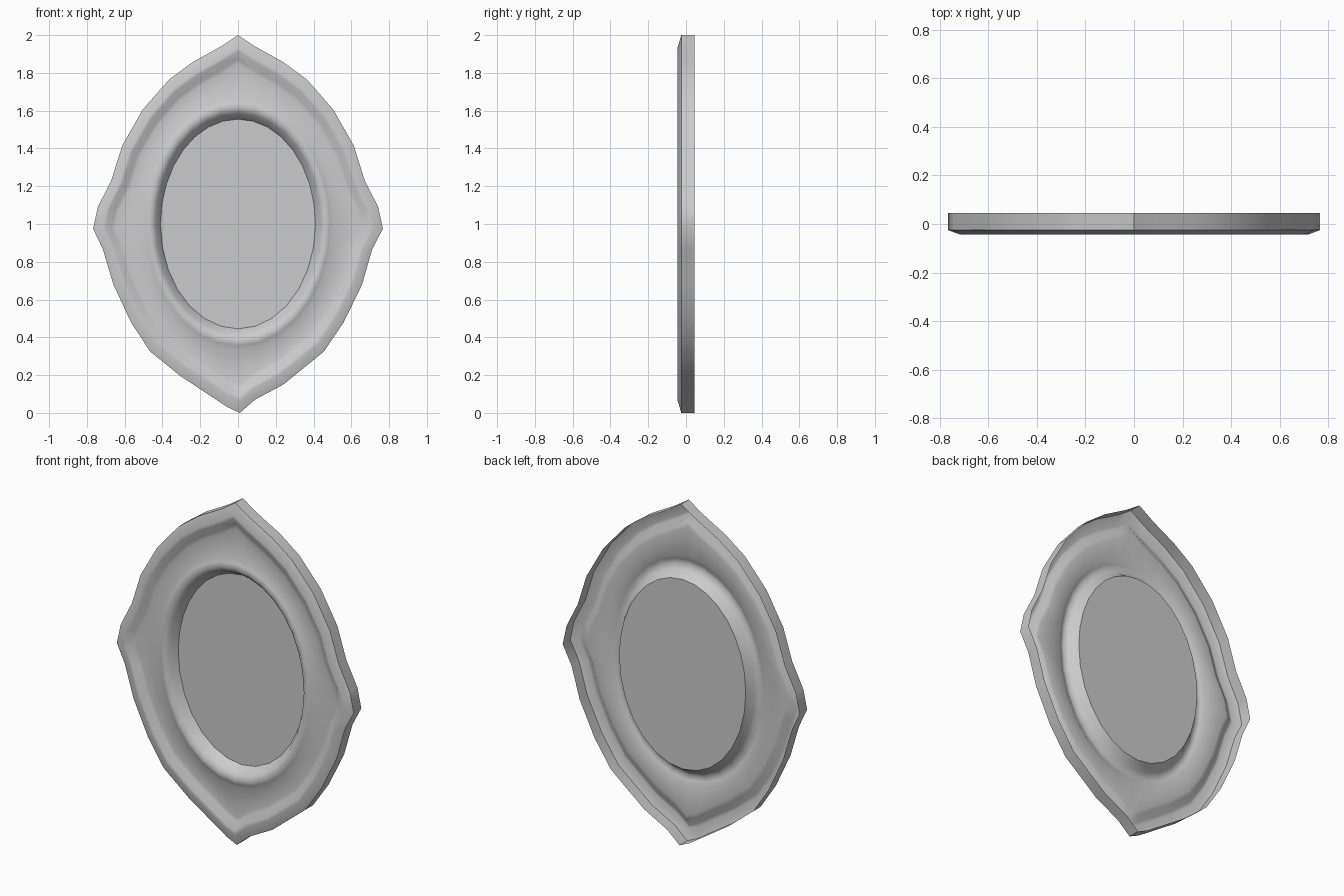
import bpy
import bmesh
from math import sin, cos, pi, radians

cube = bpy.data.objects.get("Cube")
if cube:
    bpy.data.objects.remove(cube, do_unlink=True)

grey = bpy.data.materials.new("plain grey")
grey.use_nodes = True
grey.diffuse_color = (0.6, 0.6, 0.6, 1)
grey.node_tree.nodes["Principled BSDF"].inputs["Base Color"].default_value = (0.6, 0.6, 0.6, 1)

MID = 1.0  # height of the centre

# Outline of the frame, clockwise from the top point
upper = [(0.09, 1.94), (0.24, 1.857), (0.365, 1.765), (0.505, 1.605),
         (0.613, 1.415), (0.67, 1.233), (0.742, 1.09)]
lower_right = [(0.71, 0.865), (0.657, 0.68), (0.56, 0.48), (0.455, 0.325),
               (0.24, 0.15), (0.09, 0.07)]
lower_left = [(-0.055, 0.03), (-0.305, 0.195), (-0.465, 0.325),
              (-0.565, 0.477), (-0.66, 0.68), (-0.715, 0.865)]
outline = ([(0, 2)] + upper + [(0.767, 0.975)] + lower_right + [(0.01, 0)]
           + lower_left + [(-0.767, 0.975)] + [(-x, z) for x, z in reversed(upper)])

# Even angles in each quarter, so oval points pair with outline points
angles = []
for quarter, steps in enumerate((8, 7, 7, 8)):
    angles += [(quarter + i / steps) * pi / 2 for i in range(steps)]


def shaped(scale, y):
    return [(x * scale, y, MID + (z - MID) * scale) for x, z in outline]


def oval(rx, rz, y):
    return [(rx * sin(a), y, MID + rz * cos(a)) for a in angles]


def build(name, loops, fill=False):
    bm = bmesh.new()
    rings = [[bm.verts.new(p) for p in loop] for loop in loops]
    n = len(angles)
    for a, b in zip(rings, rings[1:]):
        for i in range(n):
            j = (i + 1) % n
            bm.faces.new((a[i], a[j], b[j], b[i]))
    if fill:
        bm.faces.new(rings[-1])
    bm.normal_update()
    # Turn the relief towards the front
    if sum(f.normal.y * f.calc_area() for f in bm.faces) > 0:
        bmesh.ops.reverse_faces(bm, faces=bm.faces[:])
    mesh = bpy.data.meshes.new(name)
    bm.to_mesh(mesh)
    bm.free()
    mesh.materials.append(grey)
    ob = bpy.data.objects.new(name, mesh)
    bpy.context.collection.objects.link(ob)
    bpy.ops.object.select_all(action="DESELECT")
    ob.select_set(True)
    bpy.context.view_layer.objects.active = ob
    bpy.ops.object.shade_smooth_by_angle(angle=radians(58))
    return ob


# Open-backed frame: side wall, outer bead, flat panel, oval moulding
build("frame", [
    shaped(1.0, 0.045),
    shaped(1.0, -0.025),
    shaped(0.935, -0.044),
    shaped(0.915, -0.042),
    shaped(0.872, -0.018),
    shaped(0.85, -0.015),
    oval(0.505, 0.67, -0.015),
    oval(0.485, 0.645, -0.028),
    oval(0.462, 0.617, -0.034),
    oval(0.437, 0.587, -0.015),
    oval(0.41, 0.555, 0.033),
])

# Recessed oval panel
build("center_panel", [oval(0.41, 0.555, 0.033)], fill=True)
